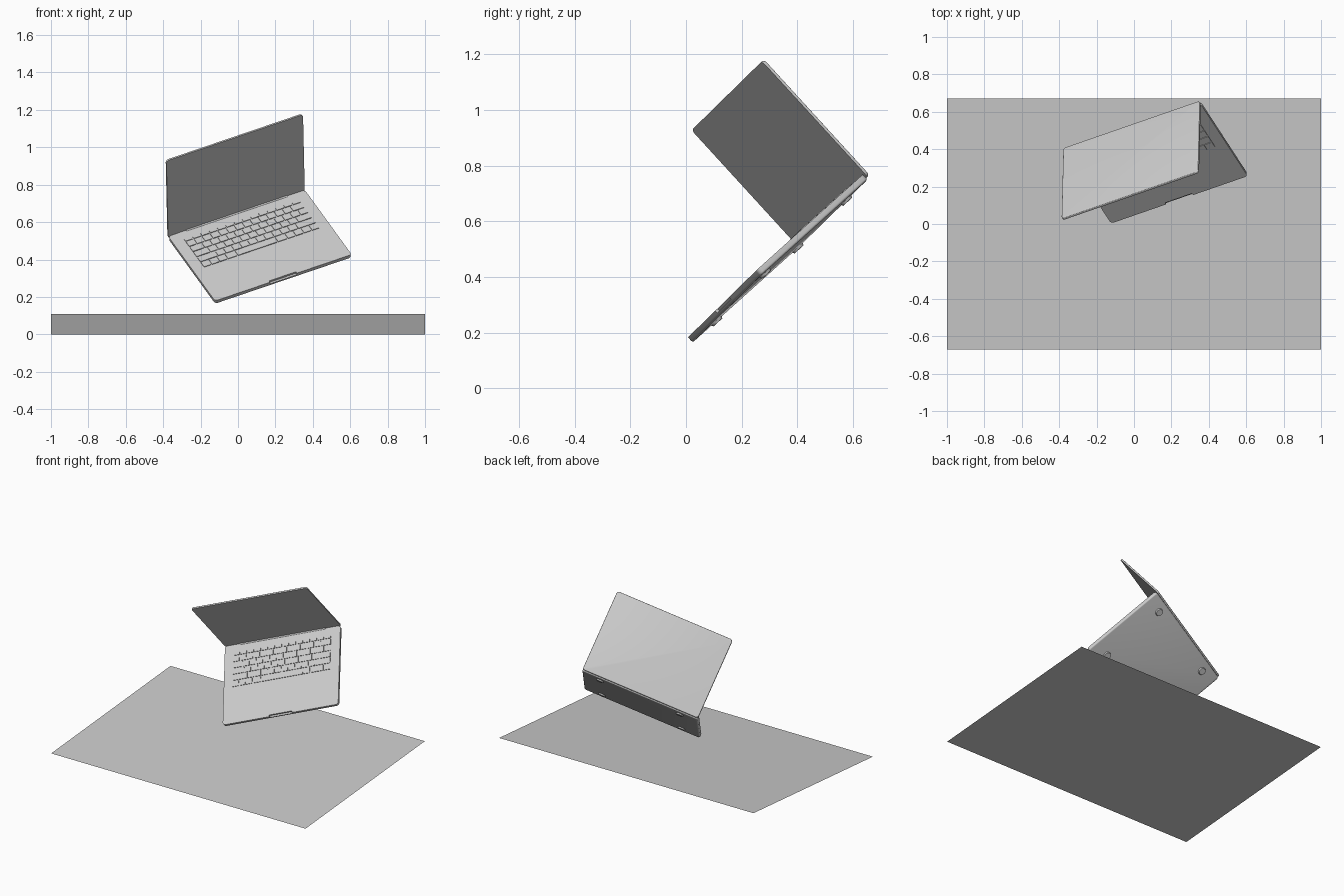
import bpy, bmesh, math
from mathutils import Vector, Matrix

if "Cube" in bpy.data.objects:
    bpy.data.objects.remove(bpy.data.objects["Cube"])

# Tilted laptop frame: local x = width, y = depth, z = out of the keyboard
u = Vector((0.8996, 0.3118, 0.3056)).normalized()
v = Vector((-0.44, 0.668, 0.6007))
v = (v - u * v.dot(u)).normalized()
n = u.cross(v)
FRAME = Matrix((u, v, n)).transposed().to_4x4()


def add(name, bm, matrix=FRAME):
    me = bpy.data.meshes.new(name)
    bmesh.ops.recalc_face_normals(bm, faces=bm.faces)
    bm.to_mesh(me)
    bm.free()
    ob = bpy.data.objects.new(name, me)
    bpy.context.collection.objects.link(ob)
    ob.matrix_world = matrix
    return ob


def box(bm, lo, hi):
    lo, hi = Vector(lo), Vector(hi)
    m = Matrix.Translation((lo + hi) / 2) @ Matrix.Diagonal((*(hi - lo), 1))
    return bmesh.ops.create_cube(bm, size=1, matrix=m)["verts"]


def slab(name, lo, hi, axis, radius, soft_side, soft):
    """Box with rounded corners around one axis and one softened face rim."""
    bm = bmesh.new()
    box(bm, lo, hi)
    along = [e for e in bm.edges
             if abs(e.verts[0].co[axis] - e.verts[1].co[axis]) > 1e-4]
    bmesh.ops.bevel(bm, geom=along, offset=radius, segments=6, profile=0.5, affect='EDGES')
    rim = [e for e in bm.edges if all(abs(p.co[axis] - soft_side) < 1e-5 for p in e.verts)]
    bmesh.ops.bevel(bm, geom=rim, offset=soft, segments=3, profile=0.5, affect='EDGES')
    return add(name, bm)


def smooth(ob):
    bpy.ops.object.select_all(action='DESELECT')
    ob.select_set(True)
    bpy.context.view_layer.objects.active = ob
    bpy.ops.object.shade_smooth_by_angle(angle=math.radians(35))


L, R = -0.055, 0.757            # laptop sides
F, B = 0.163, 0.750             # front and back edges
TOP, BOTTOM = 0.132, 0.107      # deck and underside

# Sloping sheet under the laptop
bm = bmesh.new()
bm.faces.new([bm.verts.new(p) for p in
              ((-1, -0.67, 0), (1, -0.67, 0), (1, 0.67, 0.11), (-1, 0.67, 0.11))])
add("ground_sheet", bm, Matrix.Identity(4))

# Base with finger notch in the front edge
base = slab("base", (L, F, BOTTOM), (R, B - 0.013, TOP), 2, 0.018, BOTTOM, 0.008)
bm = bmesh.new()
box(bm, (0.272, F - 0.02, TOP - 0.011), (0.432, F + 0.012, TOP + 0.02))
cutter = add("notch_cutter", bm)
cutter.hide_render = True
cutter.hide_set(True)
cut = base.modifiers.new("notch", 'BOOLEAN')
cut.operation, cut.object, cut.solver = 'DIFFERENCE', cutter, 'EXACT'
smooth(base)

# Lid standing at a right angle on the back edge
smooth(slab("lid", (L, B - 0.012, TOP - 0.017), (R, B, 0.677), 1, 0.018, B, 0.004))

# Hinge barrel
bm = bmesh.new()
bmesh.ops.create_cone(bm, cap_ends=True, segments=20, radius1=0.008, radius2=0.008, depth=0.6,
                      matrix=Matrix.Translation(((L + R) / 2, B - 0.014, TOP - 0.005))
                      @ Matrix.Rotation(math.pi / 2, 4, 'Y'))
smooth(add("hinge", bm))

# Keyboard: rows from front to back, widths in key units
rows = [[1, 1, 1, 1.25, 5, 1.25, 1, 1, 1, 1],
        [2.25] + [1] * 10 + [2.25],
        [1.75] + [1] * 11 + [1.75],
        [1.5] + [1] * 13,
        [1] * 13 + [1.5],
        [14.5 / 14] * 14]
K0, UNIT, GAP = 0.006, 0.69 / 14.5, 0.007
bm = bmesh.new()
y = 0.426
for i, row in enumerate(rows):
    h = 0.0255 if i == 5 else 0.0455
    x = K0
    for w in row:
        box(bm, (x + GAP / 2, y + GAP / 2, TOP - 0.003),
            (x + w * UNIT - GAP / 2, y + h - GAP / 2, TOP + 0.004))
        x += w * UNIT
    y += h
add("keys", bm)

# Four round feet
bm = bmesh.new()
for x in (L + 0.126, R - 0.126):
    for fy in (F + 0.074, B - 0.077):
        bmesh.ops.create_cone(bm, cap_ends=True, segments=24, radius1=0.022, radius2=0.027,
                              depth=0.012, matrix=Matrix.Translation((x, fy, BOTTOM - 0.003)))
smooth(add("feet", bm))
